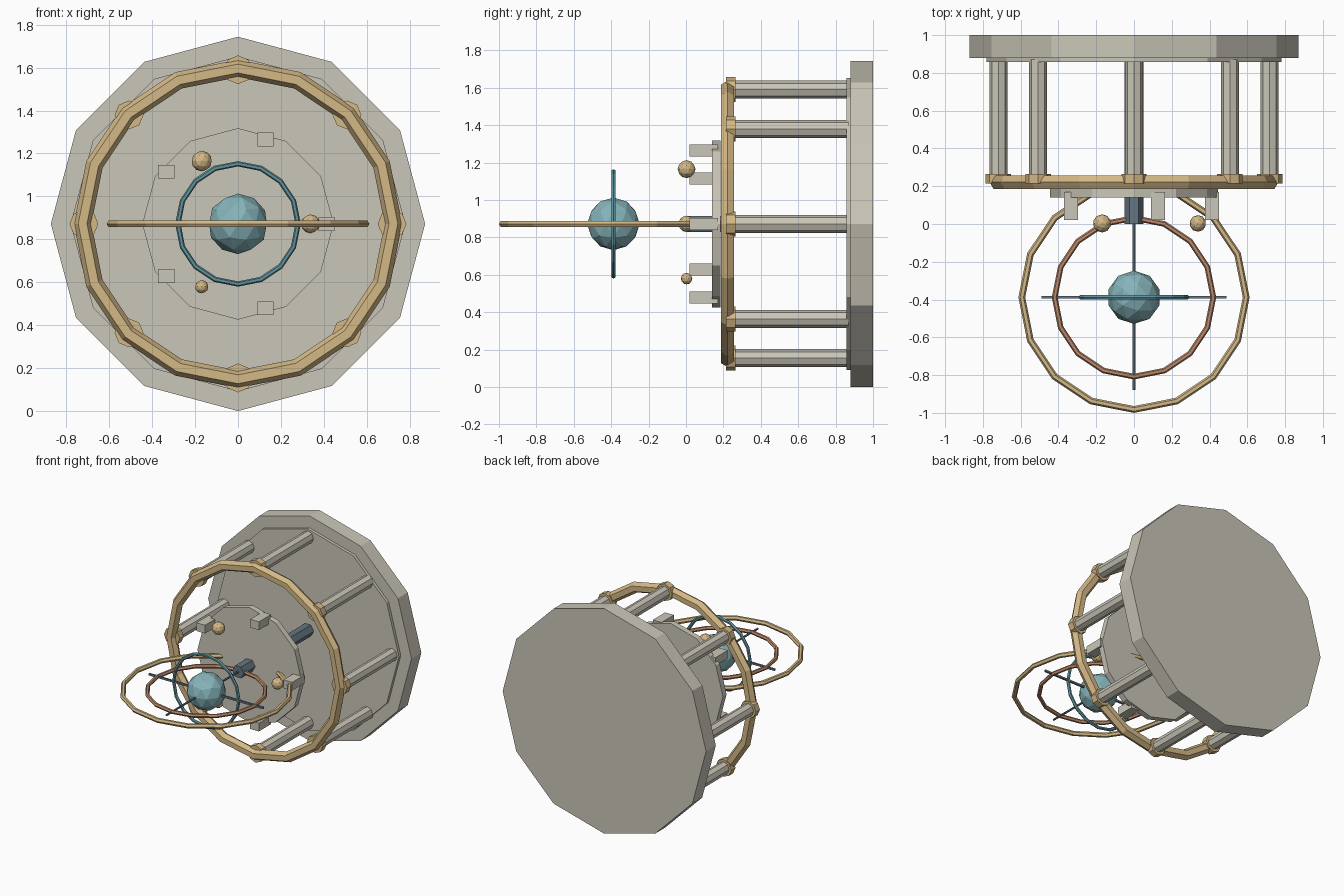
import bpy, bmesh, math
from mathutils import Matrix, Vector

if "Cube" in bpy.data.objects:
    bpy.data.objects.remove(bpy.data.objects["Cube"])

CZ = 0.872                           # height of the main axis
HUB = Vector((0, -0.388, CZ))        # centre of the orbit rings
TURN = Matrix.Rotation(math.pi / 2, 4, 'X')   # z axis -> -y axis


def material(name, rgb):
    lin = [(c / 255 / 12.92) if c < 11 else ((c / 255 + 0.055) / 1.055) ** 2.4 for c in rgb]
    m = bpy.data.materials.new(name)
    m.use_nodes = True
    m.diffuse_color = (*lin, 1)
    m.node_tree.nodes["Principled BSDF"].inputs["Base Color"].default_value = (*lin, 1)
    return m


stone = material("pale stone", (202, 198, 184))
gold = material("brass", (212, 184, 134))
copper = material("copper", (190, 138, 106))
teal = material("teal", (134, 180, 186))
dark_teal = material("deep teal", (98, 150, 160))
slate = material("slate", (102, 118, 130))


def finish(name, bm, mat):
    me = bpy.data.meshes.new(name)
    bm.normal_update()
    bm.to_mesh(me)
    bm.free()
    me.materials.append(mat)
    ob = bpy.data.objects.new(name, me)
    bpy.context.collection.objects.link(ob)
    return ob


def prism(name, sides, r, y0, y1, mat, x=0, z=CZ, spin=0):
    """Straight prism along y with a corner pointing up."""
    bm = bmesh.new()
    place = Matrix.Translation((x, (y0 + y1) / 2, z)) @ TURN @ Matrix.Rotation(spin, 4, 'Z')
    bmesh.ops.create_cone(bm, cap_ends=True, segments=sides, radius1=r, radius2=r,
                          depth=y1 - y0, matrix=place)
    return finish(name, bm, mat)


def ring(name, centre, major, minor, mat, upright=False, seg=16, sides=6):
    """Faceted torus, lying flat or standing upright facing the front."""
    bm = bmesh.new()
    place = Matrix.Translation(centre) @ (TURN if upright else Matrix())
    loops = []
    for i in range(seg):
        a = 2 * math.pi * i / seg
        loop = []
        for j in range(sides):
            b = 2 * math.pi * j / sides
            d = major + minor * math.cos(b)
            loop.append(bm.verts.new(place @ Vector(
                (d * math.cos(a), d * math.sin(a), minor * math.sin(b)))))
        loops.append(loop)
    for i in range(seg):
        p, q = loops[i], loops[(i + 1) % seg]
        for j in range(sides):
            k = (j + 1) % sides
            bm.faces.new((p[j], q[j], q[k], p[k]))
    return finish(name, bm, mat)


def ball(name, centre, r, mat):
    bm = bmesh.new()
    bmesh.ops.create_icosphere(bm, subdivisions=2, radius=r, matrix=Matrix.Translation(centre))
    return finish(name, bm, mat)


def box(name, centre, size, mat):
    bm = bmesh.new()
    bmesh.ops.create_cube(bm, size=1, matrix=Matrix.Translation(centre) @ Matrix.Diagonal((*size, 1)))
    return finish(name, bm, mat)


def around(radius, degrees):
    a = math.radians(degrees)
    return radius * math.cos(a), CZ + radius * math.sin(a)


# Base drum with raised step
prism("base_plate", 12, 0.872, 0.88, 1.0, stone)
prism("base_step", 12, 0.78, 0.857, 0.885, stone)

# Columns with brass collars, carrying the big ring
for i in range(8):
    x, z = around(0.718, i * 45)
    prism(f"column_{i + 1}", 8, 0.048, 0.22, 0.87, stone, x, z)
    prism(f"collar_{i + 1}", 8, 0.067, 0.215, 0.265, gold, x, z)
ring("support_ring", (0, 0.222, CZ), 0.724, 0.041, gold, upright=True)

# Central shaft and inner plate
prism("shaft", 6, 0.05, 0.0, 0.87, slate, spin=math.pi / 6)
prism("inner_plate", 12, 0.446, 0.14, 0.185, stone)

# Five brackets on the inner plate
for i in range(5):
    x, z = around(0.413, i * 72)
    box(f"bracket_{i + 1}", (x, 0.095, z), (0.075, 0.15, 0.064), stone)

# Three small brass balls in front of the plate
for i, r in enumerate((0.044, 0.048, 0.031)):
    x, z = around(0.338, i * 120)
    ball(f"small_ball_{i + 1}", (x, 0.003, z), r, gold)

# Globe, orbit rings and crossed rods
ball("globe", HUB, 0.141, teal)
ring("outer_orbit", HUB, 0.594, 0.018, gold)
ring("middle_orbit", HUB, 0.42, 0.015, copper)
ring("inner_orbit", HUB, 0.28, 0.0125, dark_teal, upright=True)
prism("long_rod", 6, 0.008, HUB.y - 0.49, HUB.y + 0.49, slate)
box("cross_rod", HUB, (0.98, 0.014, 0.014), slate)
